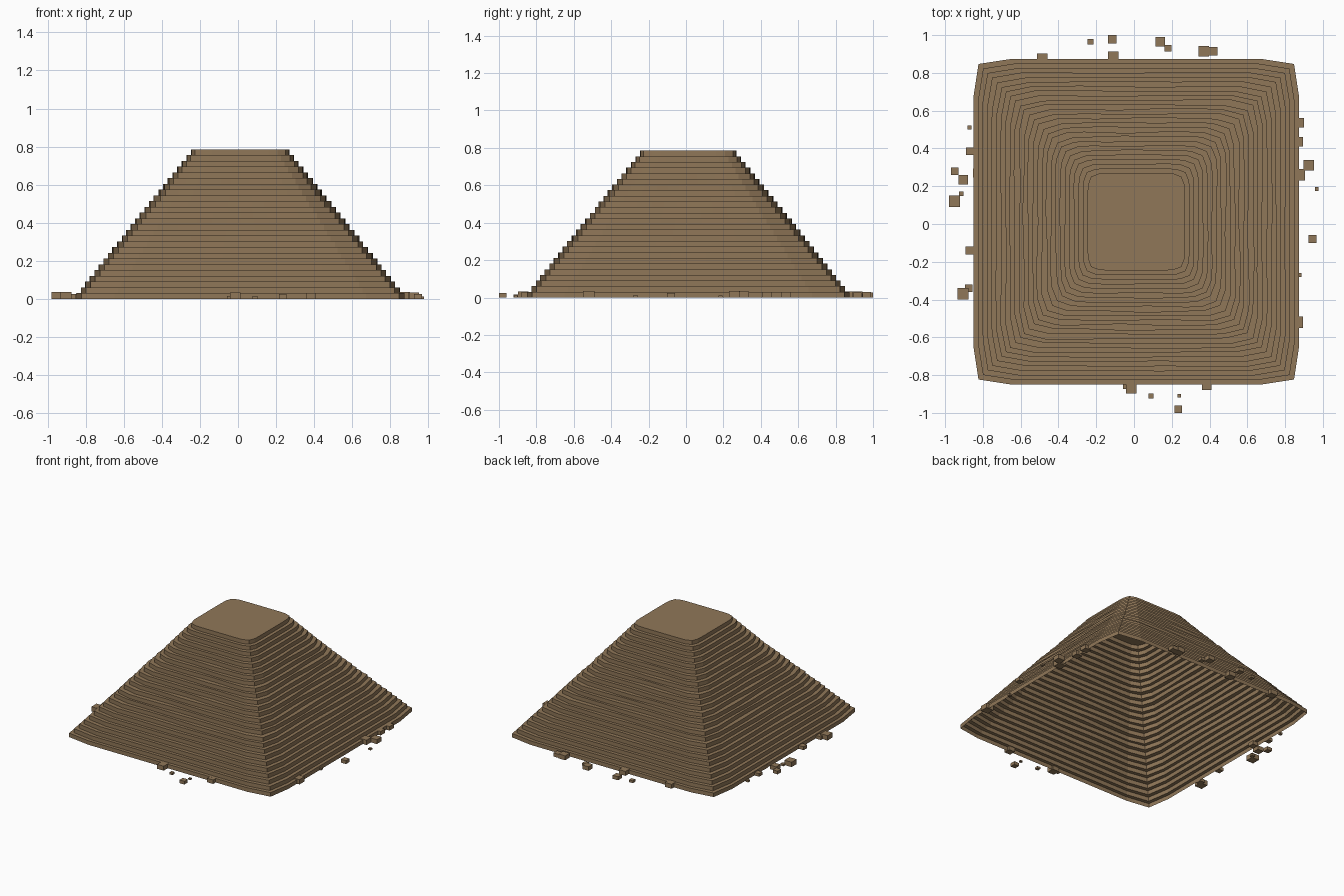
import bpy, bmesh, math, random

if "Cube" in bpy.data.objects:
    bpy.data.objects.remove(bpy.data.objects["Cube"])

random.seed(4)
LAYERS, SEGS, HEIGHT = 26, 48, 0.785
BASE, TOP, CENTRE = 0.862, 0.258, 0.012

stone = bpy.data.materials.new("sandy brown stone")
stone.diffuse_color = (0.28, 0.185, 0.098, 1)
stone.use_nodes = True
stone.node_tree.nodes["Principled BSDF"].inputs["Base Color"].default_value = stone.diffuse_color


def make_object(name, bm):
    mesh = bpy.data.meshes.new(name)
    bm.to_mesh(mesh)
    bm.free()
    mesh.materials.append(stone)
    obj = bpy.data.objects.new(name, mesh)
    bpy.context.collection.objects.link(obj)
    return obj


def layer_outline(i):
    """Rounded square (superellipse), softer towards the top, slightly worn."""
    t = i / (LAYERS - 1)
    half = BASE + (TOP - BASE) * t
    n = 22 - 13 * min(1, t * 1.4)
    wear = 0.005 * math.sin(math.pi * t)
    p1, p2 = random.uniform(0, 6.28), random.uniform(0, 6.28)
    pts = []
    for k in range(SEGS):
        a = 2 * math.pi * k / SEGS
        c, s = math.cos(a), math.sin(a)
        r = half / (abs(c) ** n + abs(s) ** n) ** (1 / n)
        r += wear * (math.sin(3 * a + p1) + math.sin(7 * a + p2)) * 0.6
        pts.append((CENTRE + r * c, CENTRE + r * s))
    return pts


# Stepped pyramid: hollow shell, open underneath, flat top
bm = bmesh.new()
rings = []
for i in range(LAYERS):
    outline = layer_outline(i)
    for z in (i * HEIGHT / LAYERS, (i + 1) * HEIGHT / LAYERS):
        rings.append([bm.verts.new((x, y, z)) for x, y in outline])
for low, high in zip(rings, rings[1:]):
    for k in range(SEGS):
        j = (k + 1) % SEGS
        bm.faces.new((low[k], low[j], high[j], high[k]))
bm.faces.new(rings[-1])
make_object("stepped_pyramid", bm)

# Fallen blocks around the foot: x, y, width
blocks = [
    (-0.23, 0.965, .03), (-0.115, 0.978, .044), (-0.11, 0.885, .055),
    (0.14, 0.965, .05), (0.18, 0.93, .035), (0.37, 0.915, .055),
    (0.42, 0.915, .045), (-0.485, 0.875, .055),
    (-0.87, 0.51, .022), (-0.87, 0.385, .038), (-0.95, 0.28, .04),
    (-0.905, 0.235, .05), (-0.915, 0.16, .025), (-0.95, 0.12, .06),
    (-0.83, 0.27, .045), (-0.87, -0.14, .042), (-0.905, -0.37, .06),
    (-0.875, -0.34, .04),
    (0.875, 0.535, .05), (0.87, 0.435, .05), (0.925, 0.31, .055),
    (0.875, 0.26, .06), (0.967, 0.185, .02), (0.945, -0.08, .042),
    (0.875, -0.27, .022), (0.865, -0.52, .06),
    (-0.015, -0.87, .055), (-0.045, -0.86, .025), (0.09, -0.91, .025),
    (0.24, -0.91, .018), (0.235, -0.98, .04), (0.385, -0.855, .05),
]
bm = bmesh.new()
for x, y, w in blocks:
    h = w * 0.6
    cube = bmesh.ops.create_cube(bm, size=1)["verts"]
    bmesh.ops.scale(bm, vec=(w, w, h), verts=cube)
    bmesh.ops.translate(bm, vec=(x, y, h / 2), verts=cube)
make_object("fallen_blocks", bm)
